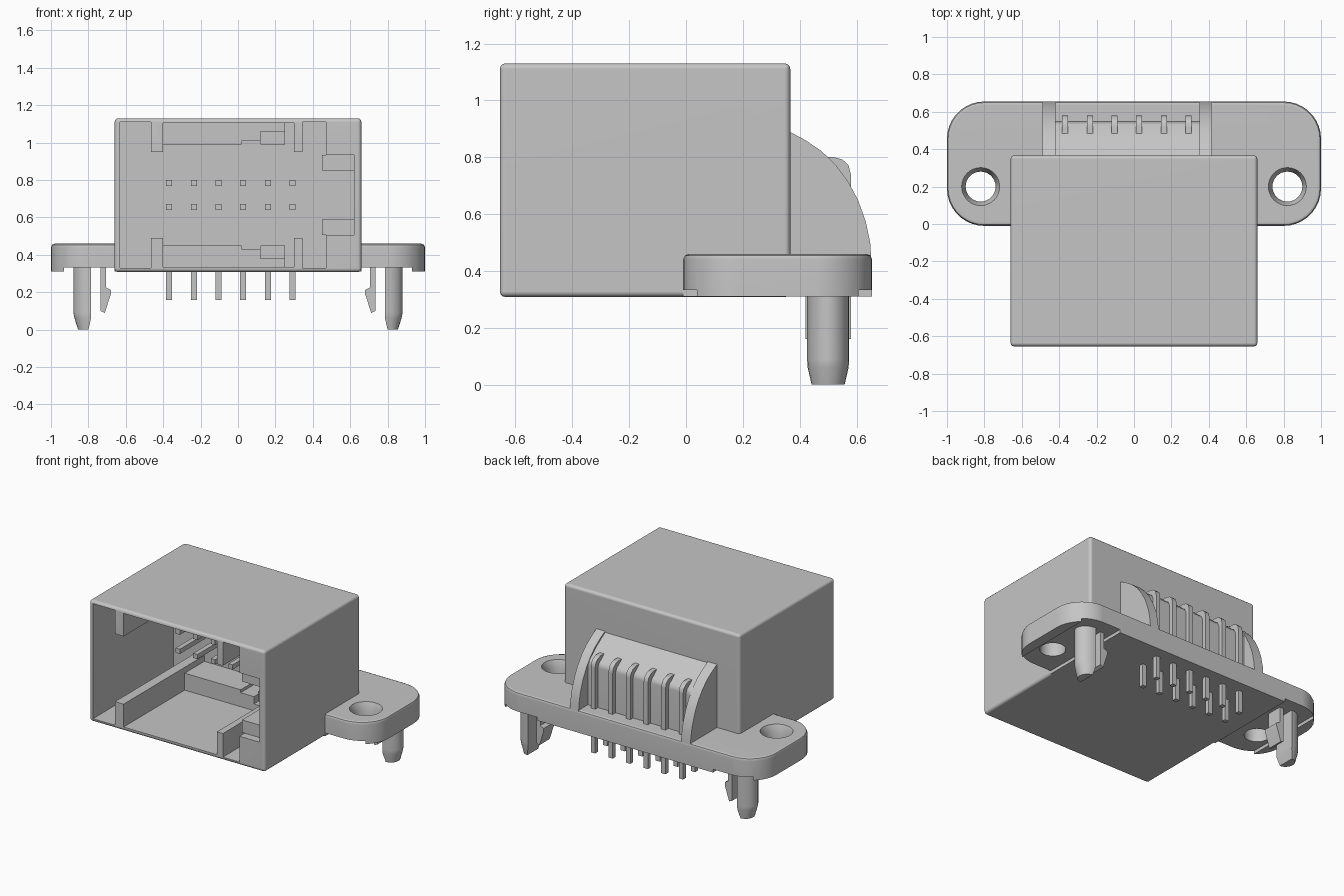
import bpy, bmesh, math
from mathutils import Vector

if "Cube" in bpy.data.objects:
    bpy.data.objects.remove(bpy.data.objects["Cube"])

grey = bpy.data.materials.new("light grey plastic")
grey.use_nodes = True
COLOUR = (0.56, 0.56, 0.56, 1)
grey.diffuse_color = COLOUR
grey.node_tree.nodes["Principled BSDF"].inputs["Base Color"].default_value = COLOUR
parts = []


def loft(name, rings):
    """Skin a closed solid through rings of equal point count."""
    bm = bmesh.new()
    loops = [[bm.verts.new(Vector(p)) for p in ring] for ring in rings]
    n = len(loops[0])
    for low, high in zip(loops, loops[1:]):
        for i in range(n):
            j = (i + 1) % n
            bm.faces.new((low[i], low[j], high[j], high[i]))
    bm.faces.new(loops[0][::-1])
    bm.faces.new(loops[-1])
    bmesh.ops.recalc_face_normals(bm, faces=bm.faces)
    mesh = bpy.data.meshes.new(name)
    bm.to_mesh(mesh)
    bm.free()
    mesh.materials.append(grey)
    ob = bpy.data.objects.new(name, mesh)
    bpy.context.collection.objects.link(ob)
    parts.append(ob)
    return ob


def prism(name, profile, axis, a, b):
    """Extrude a 2D profile along x (profile is y, z) or y (profile is x, z)."""
    def place(p, d):
        return (d, p[0], p[1]) if axis == "x" else (p[0], d, p[1])
    return loft(name, [[place(p, d) for p in profile] for d in (a, b)])


def box(name, x, y, z):
    return prism(name, [(x[0], z[0]), (x[1], z[0]), (x[1], z[1]), (x[0], z[1])], "y", *y)


def apply(ob, kind, **settings):
    mod = ob.modifiers.new(kind.title(), kind)
    for key, value in settings.items():
        setattr(mod, key, value)
    bpy.context.view_layer.objects.active = ob
    bpy.ops.object.modifier_apply(modifier=mod.name)


def combine(ob, tool, operation):
    apply(ob, "BOOLEAN", object=tool, operation=operation, solver="EXACT")
    parts.remove(tool)
    bpy.data.objects.remove(tool)


def circle(cx, cy, r, z, n=32):
    return [(cx + r * math.cos(math.tau * i / n), cy + r * math.sin(math.tau * i / n), z)
            for i in range(n)]


def flange_ring(inset, z):
    ring, r = [], 0.2
    for k, (cx, cy) in enumerate([(0.8, 0.455), (-0.8, 0.455), (-0.8, 0.19), (0.8, 0.19)]):
        for i in range(10):
            a = math.pi / 2 * (k + i / 9)
            ring.append((cx + (r - inset) * math.cos(a), cy + (r - inset) * math.sin(a), z))
    return ring


# Shell with rounded edges
shell = box("housing", (-0.66, 0.66), (-0.655, 0.367), (0.308, 1.13))
apply(shell, "BEVEL", width=0.02, segments=3)

# Mounting flange with underside relief and countersunk holes
flange = loft("mounting_flange", [flange_ring(0, 0.31), flange_ring(0, 0.44),
                                  flange_ring(0.006, 0.454), flange_ring(0.02, 0.46)])
for s in (-1, 1):
    combine(flange, box("relief", sorted((s * 0.661, s * 0.93)), (-0.1, 0.8), (0.2, 0.332)),
            "DIFFERENCE")
    combine(flange, loft("hole", [circle(s * 0.82, 0.2, r, z) for r, z in
                                  ((0.08, 0.2), (0.08, 0.41), (0.106, 0.47))]), "DIFFERENCE")
combine(shell, flange, "UNION")

# Socket opening: ribs on floor and ceiling, keyed slot on one side
MID = 0.72
lower = [(-0.63, 0.33), (-0.465, 0.33), (-0.465, 0.49), (-0.40, 0.49), (-0.40, 0.335),
         (0.30, 0.335), (0.30, 0.49), (0.345, 0.49), (0.345, 0.33), (0.47, 0.33),
         (0.47, 0.505), (0.45, 0.505), (0.45, 0.59), (0.62, 0.59)]
opening = lower + [(x, 2 * MID - z) for x, z in reversed(lower)]
combine(shell, prism("opening", opening, "y", -0.7, 0.21), "DIFFERENCE")
combine(shell, box("slot_mouth", (0.44, 0.62), (-0.7, -0.6), (0.505, 0.935)), "DIFFERENCE")

# Latch steps at the back of the socket, mirrored floor to ceiling
for side, flip in (("lower", 1), ("upper", -1)):
    def level(a, b):
        return sorted((MID + flip * (a - MID), MID + flip * (b - MID)))
    box(side + "_latch_step", (-0.40, 0.25), (0.0, 0.22), level(0.325, 0.38))
    box(side + "_latch_tongue", (-0.40, 0.12), (0.0, 0.22), level(0.38, 0.43))
    box(side + "_latch_lip", (-0.40, 0.02), (0.0, 0.22), level(0.43, 0.45))
    box(side + "_latch_stop", (0.12, 0.25), (0.05, 0.22), level(0.38, 0.45))

# Rear contact cover and its curved cheeks
cover = [(0.36, 0.885), (0.46, 0.82), (0.53, 0.76), (0.55, 0.73), (0.55, 0.4), (0.36, 0.4)]
prism("rear_cover", cover, "x", -0.43, 0.36)
cheek = [(0.36, 0.4), (0.36, 0.892), (0.42, 0.86), (0.475, 0.823), (0.525, 0.775),
         (0.57, 0.715), (0.605, 0.65), (0.632, 0.575), (0.648, 0.50), (0.654, 0.4)]
prism("right_cheek", cheek, "x", -0.49, -0.42)
prism("left_cheek", cheek, "x", 0.35, 0.415)

# Contacts: mating pins in the socket, bent tails behind, solder pins below
tail = [(0.40, 0.77), (0.40, 0.80), (0.52, 0.80), (0.55, 0.792), (0.572, 0.772),
        (0.58, 0.74), (0.58, 0.16), (0.55, 0.16), (0.55, 0.73), (0.535, 0.76), (0.515, 0.77)]
for i in range(6):
    x = -0.368 + 0.132 * i
    across = (x - 0.016, x + 0.016)
    for row, z in (("lower", 0.655), ("upper", 0.785)):
        box(f"{row}_mating_pin_{i}", across, (-0.12, 0.22), (z - 0.016, z + 0.016))
    prism(f"rear_contact_{i}", tail, "x", *across)
    box(f"front_solder_pin_{i}", across, (0.42, 0.45), (0.16, 0.36))
for i in range(7):
    x = -0.434 + 0.132 * i
    loft(f"socket_disc_{i}", [[(px, y, MID + pz) for px, pz, _ in circle(x, 0, 0.027, 0, 20)]
                              for y in (0.202, 0.22)])

# Split board pegs: half-round post with a barbed spring clip beside it
barb = [(0.705, 0.34), (0.705, 0.225), (0.68, 0.212), (0.68, 0.19), (0.712, 0.09),
        (0.735, 0.10), (0.735, 0.34)]
for side, s in (("right", -1), ("left", 1)):
    rings = []
    for z, flat, rx, ry in ((0.0, 0.80, 0.055, 0.058), (0.06, 0.786, 0.088, 0.072),
                            (0.09, 0.785, 0.095, 0.074), (0.35, 0.785, 0.095, 0.074)):
        angles = [math.pi * (i / 12 - 0.5) for i in range(13)]
        rings.append([(s * (flat + rx * math.cos(a)), 0.5 + ry * math.sin(a), z)
                      for a in angles])
    loft(side + "_peg_post", rings)
    prism(side + "_peg_clip", [(s * x, z) for x, z in barb], "y", 0.445, 0.555)

# Smooth curves while keeping flat faces flat
bpy.ops.object.select_all(action="DESELECT")
for ob in parts:
    ob.select_set(True)
bpy.context.view_layer.objects.active = shell
bpy.ops.object.shade_smooth_by_angle(angle=math.radians(35))
for ob in parts:
    mod = ob.modifiers.new("Weighted normals", "WEIGHTED_NORMAL")
    mod.keep_sharp = True
